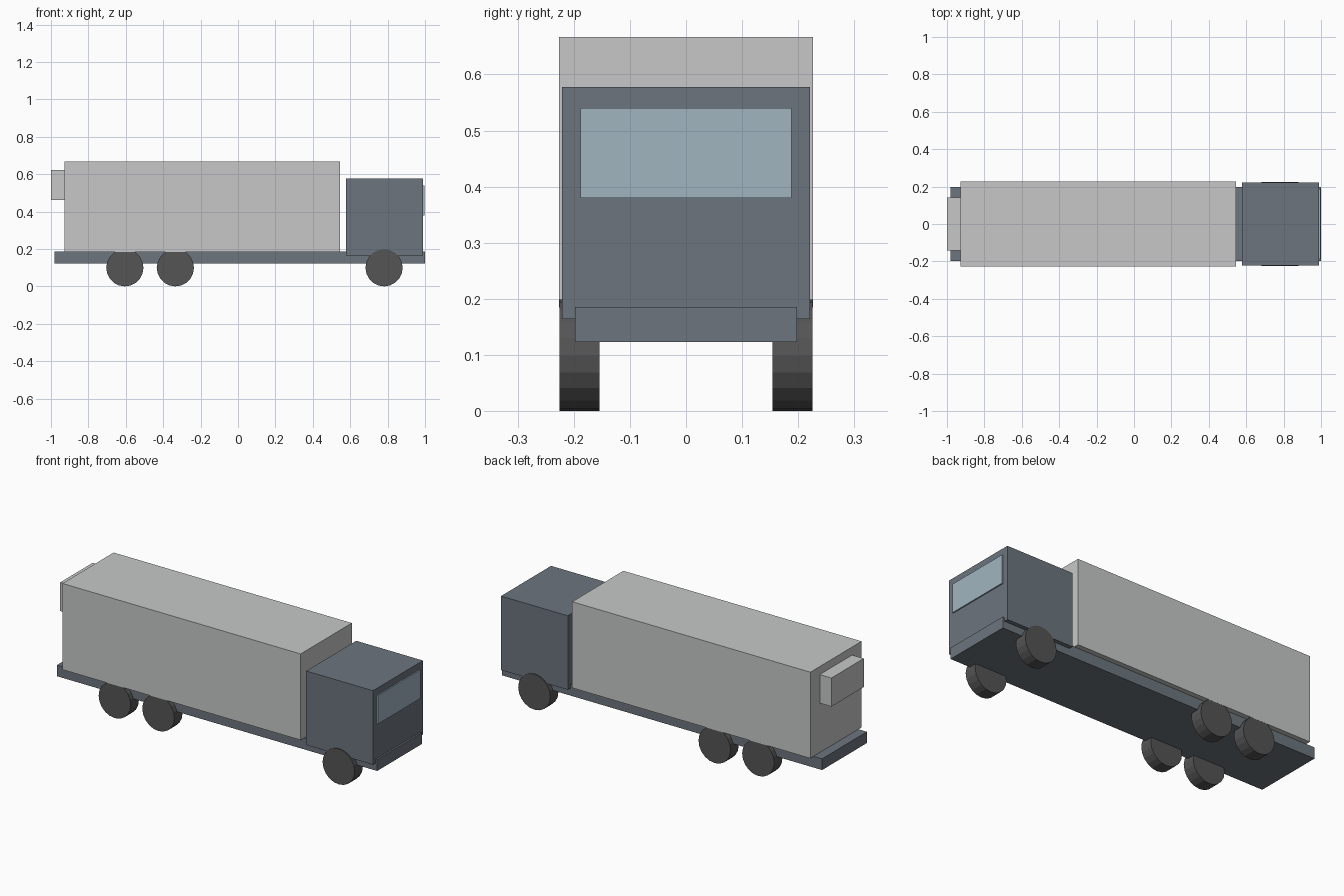
import bpy
import math

cube = bpy.data.objects.get("Cube")
if cube:
    bpy.data.objects.remove(cube, do_unlink=True)


def make_material(name, rgb):
    mat = bpy.data.materials.new(name)
    mat.use_nodes = True
    colour = (*rgb, 1.0)
    mat.diffuse_color = colour
    for node in mat.node_tree.nodes:
        if node.type == 'BSDF_PRINCIPLED':
            node.inputs["Base Color"].default_value = colour
    return mat


slate = make_material("slate_blue_paint", (0.15, 0.178, 0.209))
light_grey = make_material("light_grey_panel", (0.57, 0.575, 0.58))
rubber = make_material("dark_grey_rubber", (0.089, 0.089, 0.089))
glass = make_material("pale_blue_glass", (0.356, 0.462, 0.527))


def box(name, x, half_width, z, mat):
    """Box centred on y = 0, spanning the given x and z ranges."""
    bpy.ops.mesh.primitive_cube_add(
        size=1, location=((x[0] + x[1]) / 2, 0, (z[0] + z[1]) / 2))
    obj = bpy.context.object
    obj.name = name
    obj.scale = (x[1] - x[0], 2 * half_width, z[1] - z[0])
    bpy.ops.object.transform_apply(location=False, rotation=False, scale=True)
    obj.data.materials.append(mat)
    return obj


# Chassis, cab and windscreen
box("chassis", (-0.981, 1.0), 0.198, (0.123, 0.186), slate)
box("cab", (0.577, 0.99), 0.221, (0.164, 0.578), slate)
box("windscreen", (0.988, 0.997), 0.188, (0.38, 0.54), glass)

# Cargo body with the cooling unit on its end
box("cargo_box", (-0.928, 0.546), 0.2262, (0.185, 0.667), light_grey)
box("cooling_unit", (-1.0, -0.927), 0.143, (0.462, 0.622), light_grey)

# Wheels: one steering axle and two load axles
RADIUS, INNER, OUTER = 0.0995, 0.154, 0.2257
axles = {"cab": 0.781, "middle": -0.335, "tail": -0.605}
for axle, x in axles.items():
    for side, sign in (("front", -1), ("back", 1)):
        bpy.ops.mesh.primitive_cylinder_add(
            vertices=20, radius=RADIUS, depth=OUTER - INNER,
            location=(x, sign * (INNER + OUTER) / 2, RADIUS),
            rotation=(math.pi / 2, 0, 0))
        wheel = bpy.context.object
        wheel.name = f"{axle}_wheel_{side}"
        wheel.data.materials.append(rubber)
